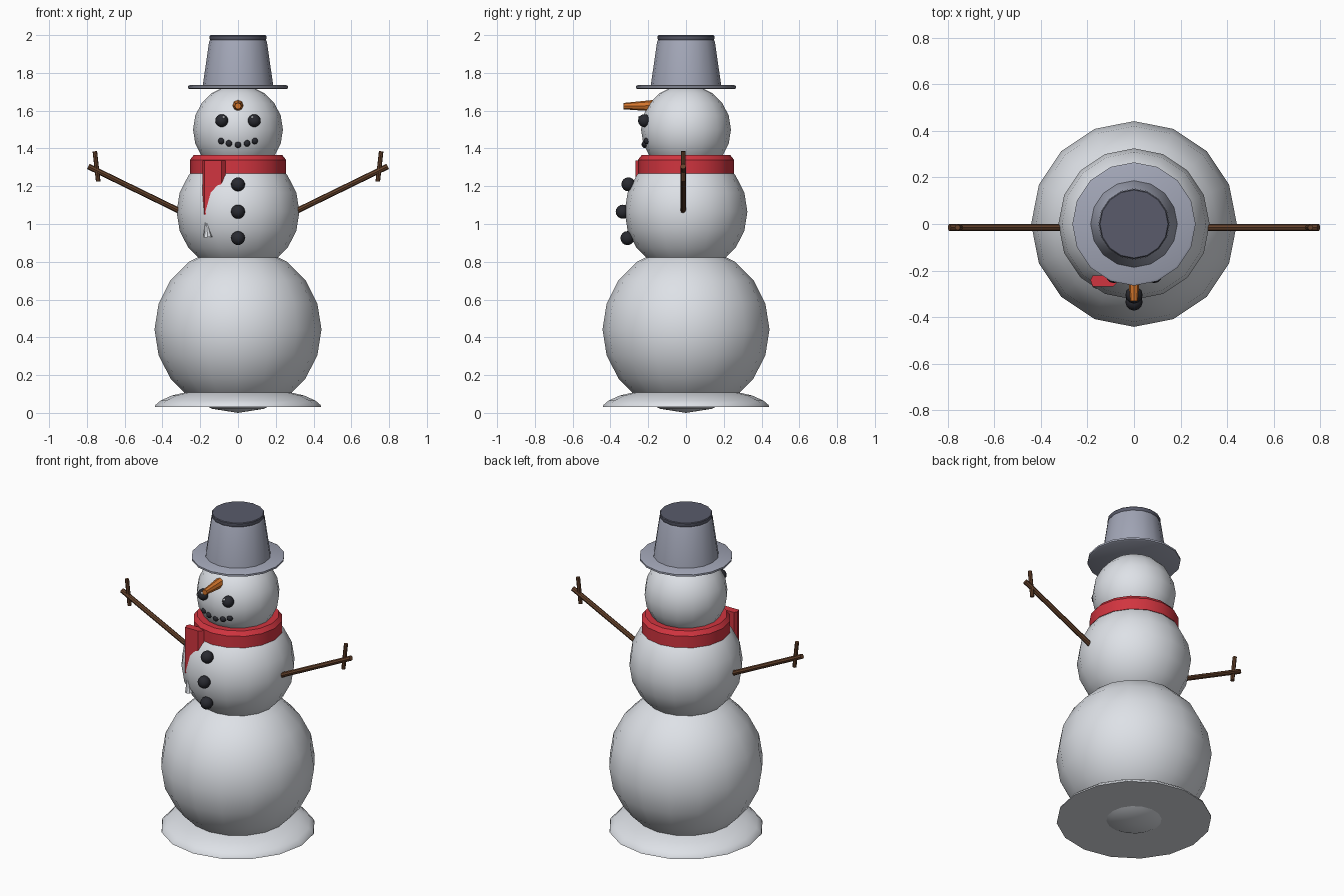
import bpy, math
from mathutils import Vector

if "Cube" in bpy.data.objects:
    bpy.data.objects.remove(bpy.data.objects["Cube"])


def material(name, color):
    m = bpy.data.materials.new(name)
    m.diffuse_color = (*color, 1)
    m.use_nodes = True
    m.node_tree.nodes["Principled BSDF"].inputs["Base Color"].default_value = m.diffuse_color
    return m


SNOW = material("snow white", (0.83, 0.86, 0.91))
GREY = material("hat grey", (0.36, 0.38, 0.47))
DARK = material("hat dark", (0.10, 0.105, 0.145))
RED = material("scarf red", (0.64, 0.035, 0.05))
ORANGE = material("carrot orange", (0.66, 0.18, 0.025))
BROWN = material("twig brown", (0.13, 0.055, 0.025))
COAL = material("coal black", (0.022, 0.023, 0.03))


def finish(ob, name, mat):
    ob.name = name
    ob.data.materials.append(mat)
    bpy.ops.object.select_all(action='DESELECT')
    ob.select_set(True)
    bpy.context.view_layer.objects.active = ob
    bpy.ops.object.shade_smooth_by_angle(angle=math.radians(35))
    return ob


def ball(name, loc, r, mat, seg=12, rings=8):
    bpy.ops.mesh.primitive_uv_sphere_add(segments=seg, ring_count=rings, radius=r, location=loc)
    return finish(bpy.context.object, name, mat)


def mesh(name, verts, faces, mat):
    me = bpy.data.meshes.new(name)
    me.from_pydata(verts, [], faces)
    ob = bpy.data.objects.new(name, me)
    bpy.context.collection.objects.link(ob)
    return finish(ob, name, mat)


def lathe(name, profile, mat, n=16):
    """Revolve (radius, z) points, listed bottom to top, and cap both ends."""
    verts = [(r * math.cos(2 * math.pi * i / n), r * math.sin(2 * math.pi * i / n), z)
             for r, z in profile for i in range(n)]
    faces = [(k * n + i, k * n + (i + 1) % n, (k + 1) * n + (i + 1) % n, (k + 1) * n + i)
             for k in range(len(profile) - 1) for i in range(n)]
    faces.append(tuple(reversed(range(n))))
    faces.append(tuple(range((len(profile) - 1) * n, len(profile) * n)))
    return mesh(name, verts, faces, mat)


def rod(name, a, b, r1, r2, mat, n=8):
    a, b = Vector(a), Vector(b)
    d = b - a
    bpy.ops.mesh.primitive_cone_add(vertices=n, radius1=r1, radius2=r2, depth=d.length,
                                    location=(a + b) / 2,
                                    rotation=d.to_track_quat('Z', 'Y').to_euler())
    return finish(bpy.context.object, name, mat)


# Snow body
lathe("snow_base", [(0.44, 0.032), (0.437, 0.042), (0.41, 0.065), (0.35, 0.092),
                    (0.25, 0.115), (0.1, 0.125)], SNOW)
ball("bottom_snowball", (0, 0, 0.442), 0.442, SNOW, 16, 10)
ball("middle_snowball", (0, 0, 1.065), 0.325, SNOW, 16, 10)
ball("head", (0, 0, 1.5), 0.238, SNOW, 16, 10)

# Hat
lathe("hat_brim", [(0.255, 1.714), (0.265, 1.719), (0.265, 1.73), (0.255, 1.735)], GREY)
lathe("hat_crown", [(0.187, 1.73), (0.153, 1.966), (0.147, 1.977)], GREY)
lathe("hat_top", [(0.146, 1.972), (0.15, 1.979), (0.15, 1.996), (0.146, 2.0)], DARK)

# Scarf wrap and hanging tail
lathe("scarf_wrap", [(0.22, 1.262), (0.254, 1.268), (0.254, 1.34), (0.234, 1.365),
                     (0.19, 1.365)], RED)
outline = [(-0.187, -0.242), (-0.178, -0.268), (-0.088, -0.268),
           (-0.065, -0.245), (-0.088, -0.222), (-0.178, -0.222)]
k = len(outline)
mesh("scarf_tail", [(x, y, z) for z in (1.05, 1.335) for x, y in outline],
     [(i, (i + 1) % k, k + (i + 1) % k, k + i) for i in range(k)]
     + [tuple(reversed(range(k))), tuple(range(k, 2 * k))], RED)
rod("scarf_tassel", (-0.16, -0.255, 0.93), (-0.168, -0.255, 1.01), 0.024, 0.006, SNOW)

# Coal buttons
for y, z in ((-0.305, 1.21), (-0.335, 1.065), (-0.31, 0.925)):
    ball("button", (0, y, z), 0.037, COAL)

# Face
rod("carrot_nose", (0, -0.16, 1.627), (0, -0.33, 1.624), 0.031, 0.017, ORANGE)
for x, z in ((-0.088, 1.44), (-0.048, 1.427), (0, 1.42), (0.048, 1.427), (0.088, 1.44)):
    y = -math.sqrt(0.232 ** 2 - x * x - (z - 1.5) ** 2)
    ball("mouth_coal", (x, y, z), 0.018, COAL, 10, 6)

# Eyes and twig arms on both sides
for s in (-1, 1):
    ball("eye", (s * 0.086, -0.22, 1.547), 0.034, COAL)
    ball("eye_glint", (s * 0.076, -0.245, 1.565), 0.008, SNOW, 8, 6)
    rod("arm", (s * 0.25, -0.015, 1.04), (s * 0.793, -0.015, 1.305), 0.015, 0.015, BROWN)
    rod("twig", (s * 0.74, -0.015, 1.225), (s * 0.758, -0.015, 1.385), 0.012, 0.012, BROWN)
